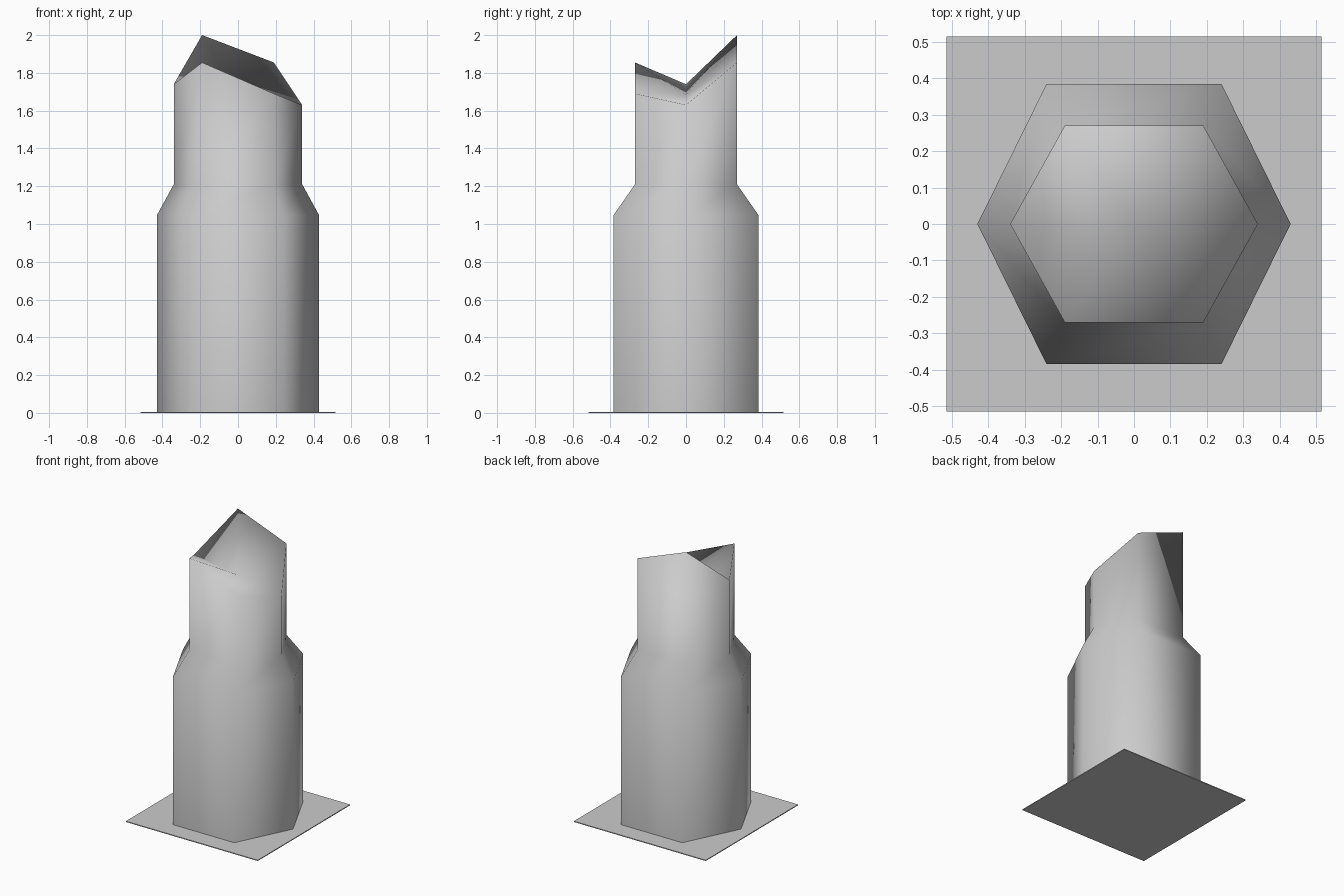
import bpy
import bmesh

cube = bpy.data.objects.get("Cube")
if cube:
    bpy.data.objects.remove(cube, do_unlink=True)

# Single stone colour
stone = bpy.data.materials.new("stone_grey")
stone.use_nodes = True
GREY = (0.6, 0.6, 0.6, 1.0)
stone.diffuse_color = GREY
stone.node_tree.nodes["Principled BSDF"].inputs["Base Color"].default_value = GREY


def finish(name, bm, smooth):
    """Turn a bmesh into a named object."""
    bmesh.ops.recalc_face_normals(bm, faces=bm.faces)
    for face in bm.faces:
        face.smooth = smooth
    mesh = bpy.data.meshes.new(name)
    bm.to_mesh(mesh)
    bm.free()
    mesh.materials.append(stone)
    obj = bpy.data.objects.new(name, mesh)
    bpy.context.collection.objects.link(obj)
    return obj


def hexagon(bm, point, side, depth, heights):
    """Six-sided ring, anticlockwise from the +x corner."""
    corners = [(point, 0), (side, depth), (-side, depth),
               (-point, 0), (-side, -depth), (side, -depth)]
    return [bm.verts.new((x, y, z)) for (x, y), z in zip(corners, heights)]


# Broken column: wide shaft, sloped shoulder, narrow neck with a jagged rim
BODY = (0.43, 0.24, 0.385)
NECK = (0.34, 0.19, 0.27)
RIM = [1.63, 1.855, 2.0, 1.74, 1.855, 1.69]

bm = bmesh.new()
rings = [hexagon(bm, *BODY, [0.006] * 6),
         hexagon(bm, *BODY, [1.045] * 6),
         hexagon(bm, *NECK, [1.21] * 6),
         hexagon(bm, *NECK, RIM)]
for low, high in zip(rings, rings[1:]):
    for i in range(6):
        j = (i + 1) % 6
        bm.faces.new((low[i], low[j], high[j], high[i]))

# Sunken broken top, fanned from a low centre
centre = bm.verts.new((0, 0, 1.685))
top = rings[-1]
for i in range(6):
    bm.faces.new((top[i], top[(i + 1) % 6], centre))
# Outward orientation is already set by the winding; the base stays open on the plate
finish("broken_column", bm, True)

# Thin square ground plate
bm = bmesh.new()
bmesh.ops.create_cube(bm, size=1.0)
for v in bm.verts:
    v.co.x *= 1.03
    v.co.y *= 1.03
    v.co.z = 0.006 if v.co.z > 0 else 0.0
finish("base_plate", bm, False)
